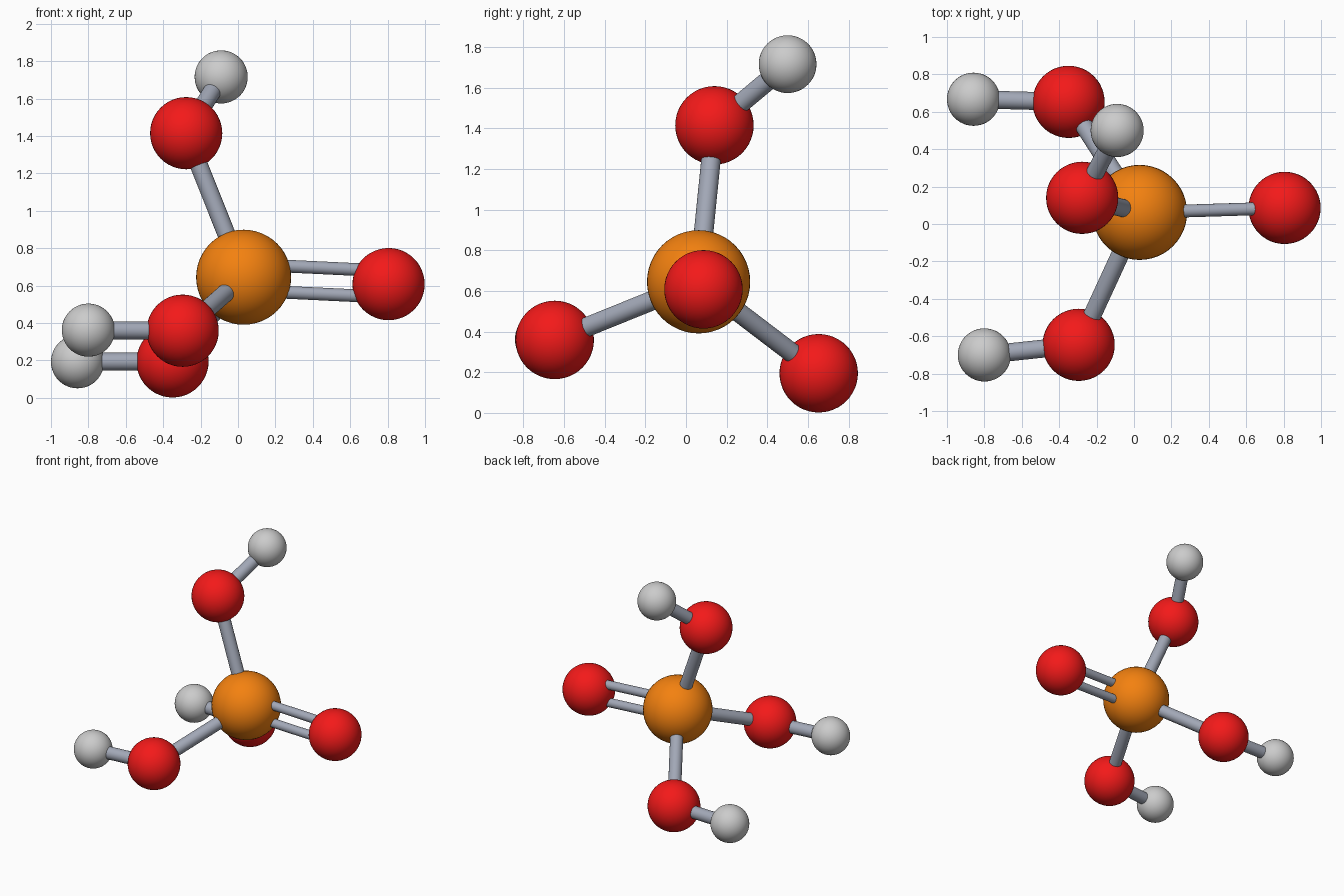
import bpy
from mathutils import Vector

if "Cube" in bpy.data.objects:
    bpy.data.objects.remove(bpy.data.objects["Cube"])


def material(name, color):
    m = bpy.data.materials.new(name)
    m.diffuse_color = (*color, 1)
    m.use_nodes = True
    m.node_tree.nodes["Principled BSDF"].inputs["Base Color"].default_value = m.diffuse_color
    return m


ORANGE = material("orange", (0.90, 0.22, 0.005))
RED = material("red", (0.90, 0.01, 0.01))
SILVER = material("light_grey", (0.52, 0.52, 0.52))
STEEL = material("blue_grey", (0.36, 0.39, 0.47))


def finish(name, mat):
    ob = bpy.context.object
    ob.name = name
    ob.data.materials.append(mat)
    bpy.ops.object.shade_smooth_by_angle()


def atom(name, pos, radius, mat):
    bpy.ops.mesh.primitive_uv_sphere_add(segments=48, ring_count=24, radius=radius, location=pos)
    finish(name, mat)


def bond(name, a, b, radius, offset=Vector((0, 0, 0))):
    a, b = Vector(a), Vector(b)
    d = b - a
    bpy.ops.mesh.primitive_cylinder_add(vertices=32, radius=radius, depth=d.length,
                                        location=(a + b) / 2 + offset,
                                        rotation=d.to_track_quat('Z', 'Y').to_euler())
    finish(name, STEEL)


# Central atom
center = Vector((0.03, 0.062, 0.645))
atom("center_atom", center, 0.254, ORANGE)

# Double-bonded atom on the right
right = Vector((0.805, 0.086, 0.608))
atom("right_atom", right, 0.193, RED)
side = (right - center).cross(Vector((0, 1, 0))).normalized()
for i, s in enumerate((1, -1)):
    bond(f"double_bond_{i + 1}", center, right, 0.034, side * 0.07 * s)

# Three arms, each an inner red atom with a small grey end atom
arms = {
    "top": ((-0.277, 0.14, 1.415), (-0.09, 0.50, 1.716)),
    "back": ((-0.35, 0.653, 0.195), (-0.858, 0.667, 0.193)),
    "front": ((-0.296, -0.646, 0.359), (-0.80, -0.70, 0.362)),
}
for name, (inner, end) in arms.items():
    atom(f"{name}_inner_atom", inner, 0.193, RED)
    atom(f"{name}_end_atom", end, 0.142, SILVER)
    bond(f"{name}_inner_bond", center, inner, 0.048)
    bond(f"{name}_end_bond", inner, end, 0.048)
